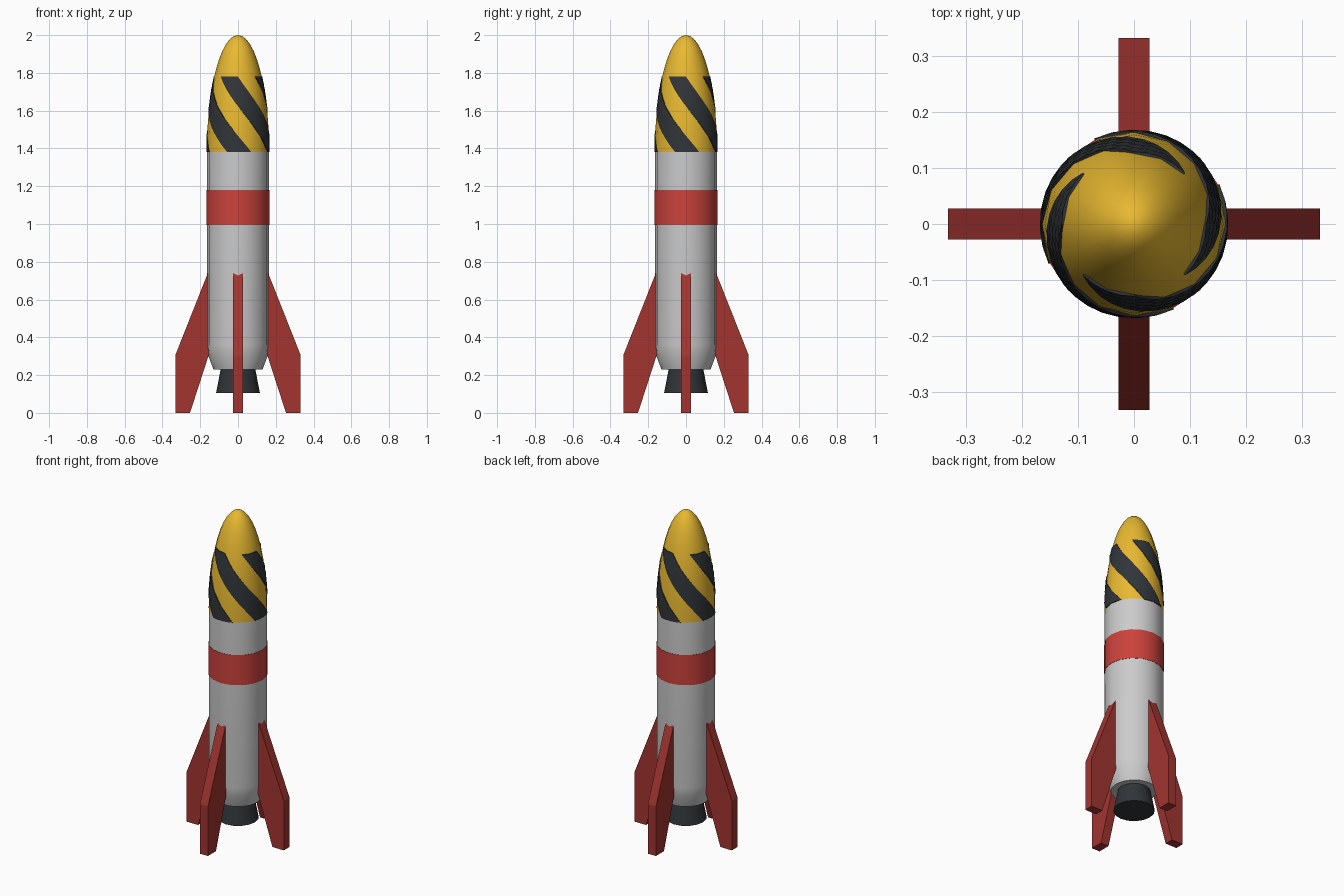
import bpy, bmesh, math
from mathutils import Matrix

if "Cube" in bpy.data.objects:
    bpy.data.objects.remove(bpy.data.objects["Cube"])

SIDES = 16
R = 0.165
NOSE_Z, TIP_Z = 1.38, 2.0


def material(name, rgb):
    m = bpy.data.materials.new(name)
    m.diffuse_color = (*rgb, 1)
    m.use_nodes = True
    m.node_tree.nodes["Principled BSDF"].inputs["Base Color"].default_value = m.diffuse_color
    return m


WHITE = material("white", (0.75, 0.75, 0.76))
RED = material("red", (0.6, 0.055, 0.045))
DARK_RED = material("dark_red", (0.36, 0.035, 0.03))
YELLOW = material("yellow", (0.8, 0.48, 0.03))
DARK = material("dark", (0.03, 0.035, 0.04))


def finish(name, bm, mat, smooth=None):
    bmesh.ops.recalc_face_normals(bm, faces=bm.faces)
    mesh = bpy.data.meshes.new(name)
    bm.to_mesh(mesh)
    bm.free()
    mesh.materials.append(mat)
    ob = bpy.data.objects.new(name, mesh)
    bpy.context.collection.objects.link(ob)
    if smooth:
        bpy.ops.object.select_all(action='DESELECT')
        ob.select_set(True)
        bpy.context.view_layer.objects.active = ob
        bpy.ops.object.shade_smooth_by_angle(angle=math.radians(smooth))
    return ob


def lathe(name, profile, mat, smooth=35):
    """Closed solid turned around z from (radius, z) points; radius 0 makes a tip."""
    bm = bmesh.new()
    rings = []
    for r, z in profile:
        n = SIDES if r > 0 else 1
        rings.append([bm.verts.new((r * math.cos(i * math.tau / SIDES),
                                    r * math.sin(i * math.tau / SIDES), z)) for i in range(n)])
    for a, b in zip(rings, rings[1:]):
        for i in range(SIDES):
            j = (i + 1) % SIDES
            bm.faces.new((a[i], a[j], b[0]) if len(b) == 1 else (a[i], a[j], b[j], b[i]))
    for ring in (rings[0], rings[-1]):
        if len(ring) > 1:
            bm.faces.new(ring)
    return finish(name, bm, mat, smooth)


def nose_radius(z):
    return R * math.sqrt(max(0, 1 - ((z - NOSE_Z) / (TIP_Z - NOSE_Z)) ** 2))


# Body, band, nozzle
lathe("body", [(0.13, 0.23), (0.16, 0.31), (R, 0.36), (R, NOSE_Z)], WHITE)
lathe("body_band", [(R + 0.002, 0.995), (R + 0.002, 1.18)], RED)
lathe("engine_nozzle", [(0.116, 0.105), (0.088, 0.25)], DARK)

# Nose: half ellipse
nose = []
for i in range(12):
    a = i / 12 * math.pi / 2
    nose.append((R * math.cos(a), NOSE_Z + (TIP_Z - NOSE_Z) * math.sin(a)))
lathe("nose_cone", nose + [(0, TIP_Z)], YELLOW)

# Four raised spiral stripes on the nose
ROWS, COLS = 12, 4
TOP_Z, TWIST = 1.78, 115
for k in range(4):
    bm = bmesh.new()
    grid = []
    for i in range(ROWS + 1):
        t = i / ROWS
        z = TOP_Z + (NOSE_Z - TOP_Z) * t
        row = []
        for j in range(COLS + 1):
            a = math.radians(90 * k - 45 + 45 * j / COLS + TWIST * t)
            r = nose_radius(z) + 0.003
            row.append([bm.verts.new((q * math.cos(a), q * math.sin(a), z)) for q in (r, r - 0.012)])
        grid.append(row)
    for i in range(ROWS):
        for j in range(COLS):
            bm.faces.new([grid[i + u][j + v][0] for u, v in ((0, 0), (1, 0), (1, 1), (0, 1))])
    # rim walls down into the nose
    rim = ([grid[0][j] for j in range(COLS)] + [grid[i][COLS] for i in range(ROWS)]
           + [grid[ROWS][j] for j in range(COLS, 0, -1)] + [grid[i][0] for i in range(ROWS, 0, -1)])
    for p, q in zip(rim, rim[1:] + rim[:1]):
        bm.faces.new((p[0], q[0], q[1], p[1]))
    finish(f"nose_stripe_{k + 1}", bm, DARK, 35)

# Four swept fins
FIN = [(0.14, 0.79), (0.332, 0.305), (0.332, 0), (0.254, 0), (0.14, 0.352)]
for k in range(4):
    bm = bmesh.new()
    face = bm.faces.new([bm.verts.new((x, -0.0275, z)) for x, z in FIN])
    ext = bmesh.ops.extrude_face_region(bm, geom=[face], use_keep_orig=True)
    bmesh.ops.translate(bm, vec=(0, 0.055, 0),
                        verts=[g for g in ext["geom"] if isinstance(g, bmesh.types.BMVert)])
    bm.transform(Matrix.Rotation(k * math.pi / 2, 4, 'Z'))
    finish(f"fin_{k + 1}", bm, DARK_RED)
